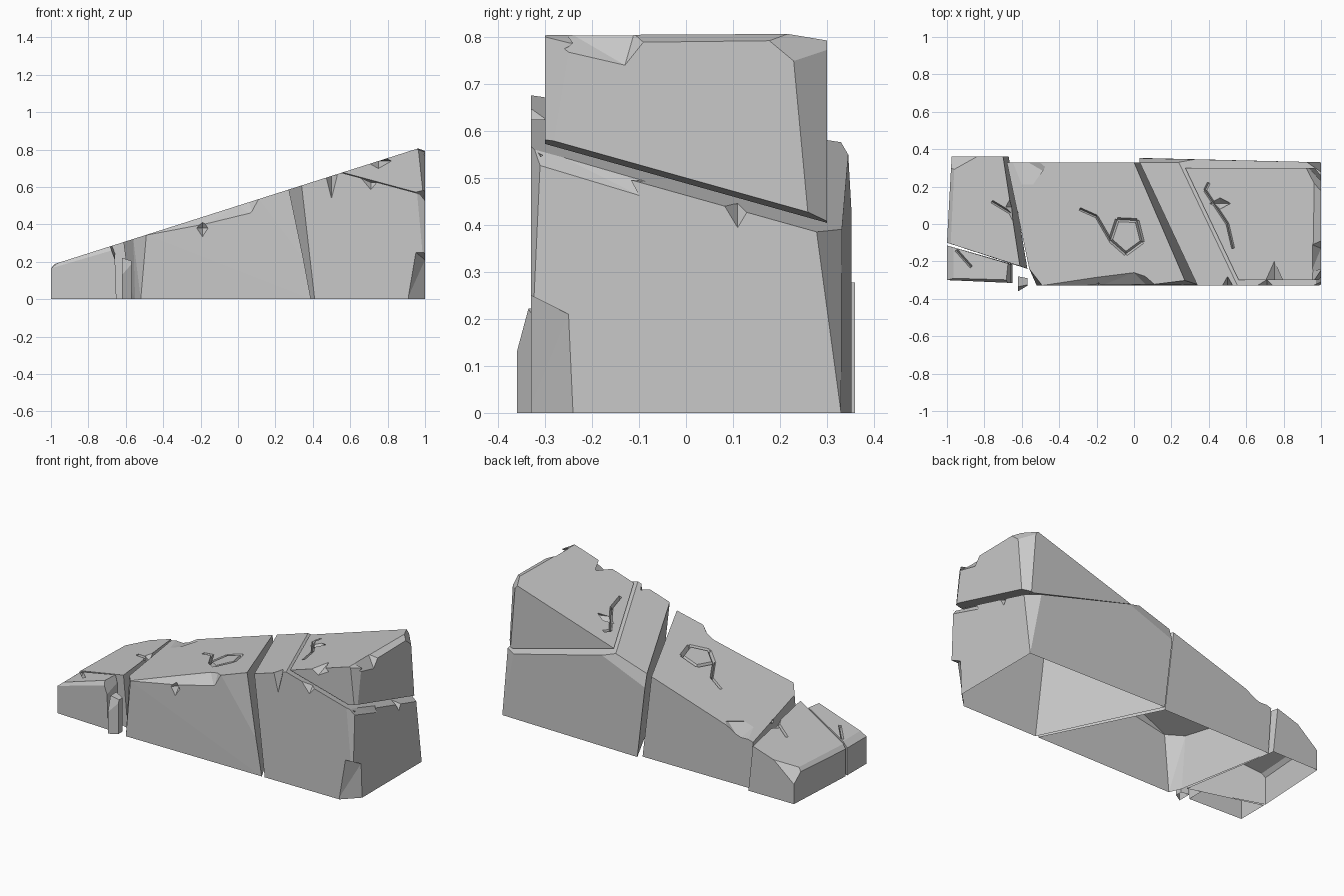
import bpy, bmesh
from math import sin, cos, tau
from mathutils import Vector
from mathutils.geometry import normal

if "Cube" in bpy.data.objects:
    bpy.data.objects.remove(bpy.data.objects["Cube"])

stone = bpy.data.materials.new("grey stone")
stone.use_nodes = True
grey = (.58, .58, .58, 1)
stone.diffuse_color = grey
stone.node_tree.nodes["Principled BSDF"].inputs["Base Color"].default_value = grey

# Shared limits of the ramp
FRONT, BACK, END, LOW = -.33, .33, 1, -1
SLAB = .3


def top(x, y, lift=0):
    """Point on the sloping upper surface of the ramp."""
    return (x, y, .5 + .318 * x + lift)


def crack(x, y, lift=0):
    """Point on the tilted break through the tall end."""
    return (x, y, .475 - .28 * y + .27 * (END - x) + lift)


def tip(y):
    """Where the break meets the ramp surface."""
    return ((.245 - .28 * y) / .588, y)


def rehull(bm):
    res = bmesh.ops.convex_hull(bm, input=bm.verts[:])
    junk = [v for v in bm.verts if not v.link_faces]
    junk += [g for g in res["geom_interior"] if isinstance(g, bmesh.types.BMVert) and g not in junk]
    bmesh.ops.delete(bm, geom=junk, context='VERTS')
    bmesh.ops.recalc_face_normals(bm, faces=bm.faces[:])


def hull(points):
    bm = bmesh.new()
    for point in points:
        bm.verts.new(point)
    rehull(bm)
    return bm


def chip(bm, a, b, c):
    """Slice off the smaller side of a convex stone along the plane a-b-c."""
    a, b, c = Vector(a), Vector(b), Vector(c)
    direction = normal(a, b, c)
    centre = sum((v.co for v in bm.verts), Vector()) / len(bm.verts)
    if (centre - a).dot(direction) > 0:
        direction = -direction
    bmesh.ops.bisect_plane(bm, geom=bm.verts[:] + bm.edges[:] + bm.faces[:],
                           plane_co=a, plane_no=direction, clear_outer=True)
    bmesh.ops.delete(bm, geom=bm.faces[:], context='FACES_ONLY')
    rehull(bm)


def make_object(name, bm):
    mesh = bpy.data.meshes.new(name)
    bm.to_mesh(mesh)
    bm.free()
    ob = bpy.data.objects.new(name, mesh)
    bpy.context.collection.objects.link(ob)
    return ob


def groove(*path, width=.012, depth=.022):
    """V-shaped crack along a path of (x, y) on the ramp, one cutter per stretch."""
    cutters = []
    for start, end in zip(path, path[1:]):
        side = (Vector(end) - Vector(start)).orthogonal().normalized() * width
        points = []
        for x, y in (start, end):
            points += [top(x + side.x, y + side.y, .01), top(x - side.x, y - side.y, .01), top(x, y, -depth)]
        cutters.append(points)
    return cutters


def notch(centre, width, inset, depth):
    """Eight-sided bite centred on a point of an edge."""
    centre = Vector(centre)
    reach = (Vector((width, 0, 0)), Vector((0, inset, 0)), Vector((0, 0, depth)))
    return [centre + sign * r for r in reach for sign in (-1, 1)]


def block(name, base, upper, chips=(), cutters=()):
    """Stone with a lower outline, a sloped top outline, chips and cut-outs; open below."""
    bm = hull([(*point, 0)[:3] for point in base] + [top(x, y) for x, y in upper])
    for plane in chips:
        chip(bm, *plane)
    bmesh.ops.dissolve_limit(bm, angle_limit=.005, verts=bm.verts[:], edges=bm.edges[:])
    ob = make_object(name, bm)
    tools = []
    for points in cutters:
        tool = make_object("cutter", hull(points))
        tool.hide_render = True
        mod = ob.modifiers.new("cut", 'BOOLEAN')
        mod.operation, mod.solver, mod.object = 'DIFFERENCE', 'EXACT', tool
        tools.append(tool)
    mesh = bpy.data.meshes.new_from_object(ob.evaluated_get(bpy.context.evaluated_depsgraph_get()))
    ob.modifiers.clear()
    ob.data = mesh
    for tool in tools:
        bpy.data.objects.remove(tool)
    # Hollow underside
    bm = bmesh.new()
    bm.from_mesh(mesh)
    floor = [f for f in bm.faces if all(v.co.z < .001 for v in f.verts)]
    bmesh.ops.delete(bm, geom=floor, context='FACES')
    bm.to_mesh(mesh)
    bm.free()
    mesh.materials.clear()
    mesh.materials.append(stone)
    for face in mesh.polygons:
        face.material_index = 0
        face.use_smooth = False


# Low end, rear stone
left_edge = [(-.975, .36), (LOW, -.1)]
block("low_rear_stone",
      base=left_edge + [(-.57, -.24), (-.67, .36)],
      upper=left_edge + [(-.61, -.225), (-.7, .36)],
      chips=[((LOW, -.1, .165), (-.985, BACK, .165), top(-.975, 0)),
             ((-.975, .36, .12), top(-.84, .36), top(-.965, .29))],
      cutters=[notch(top(-.65, .09), .05, .07, .04)]
      + groove((-.76, .12), (-.66, .06)))

# Low end, front wedge
wedge_side = [(LOW, -.115), (LOW, -.3)]
block("low_front_wedge",
      base=wedge_side + [(-.65, -.315), (-.65, -.215)],
      upper=wedge_side + [(-.66, -.315), (-.66, -.215)],
      chips=[((LOW, -.3, .165), (-.66, -.315, .265), top(-.8, -.295)),
             ((LOW, -.2, .165), (LOW, -.1, .165), top(-.965, -.2)),
             ((-.655, FRONT, .2), (-.655, -.2, .24), top(-.68, -.27))],
      cutters=groove((-.95, -.14), (-.87, -.23)))

# Loose splinter
splinter = [(-.62, -.28), (-.57, -.29), (-.57, FRONT), (-.62, -.36)]
block("loose_splinter", splinter, splinter,
      chips=[((-.63, -.3, .225), (-.57, -.3, .205), (-.6, -.36, .215)),
             ((-.62, -.36, .13), (-.57, -.34, .15), (-.6, FRONT, .22))])

# Middle stone, with a five-sided ring crack
ring = [(-.04 + .09 * cos(tau * i / 5 + .9), -.06 + .1 * sin(tau * i / 5 + .9)) for i in range(6)]
outside = FRONT - .01
block("middle_stone",
      base=[(-.52, FRONT), (.39, FRONT), (.06, BACK), (-.66, BACK), (-.55, -.26)],
      upper=[(-.49, FRONT), (.28, -.32), (0, BACK), (-.68, BACK), (-.56, -.24)],
      chips=[((.4, outside, 0), (.05, outside, .4), top(.29, -.3))],
      cutters=[
          # Broken front edge
          [top(-.5, FRONT), top(-.2, -.285), top(0, -.26), top(.06, -.28), top(.13, outside),
           (.08, outside, .45), (-.2, outside, .385), (-.1, -.42, .56)],
          notch(top(-.19, outside, -.06), .04, .05, .06),
          # Rear corner flake
          [top(-.47, BACK, .01), top(-.6, .14, .01), top(-.68, .34, .01),
           top(-.48, .28, -.01), top(-.6, .35, -.02)],
          notch(top(-.65, .06), .04, .06, .04)]
      + groove(*ring, width=.016)
      + groove((-.29, .08), (-.2, .04), ring[2]))

# Tall end, main stone
block("tall_stone",
      base=[(.41, FRONT), (END, FRONT), (END, BACK), (.08, .352)],
      upper=[(.34, FRONT), (END, FRONT), (END, BACK), (.02, .352)],
      chips=[(crack(END, 0, -.012), crack(.5, 0, -.012), crack(.7, SLAB, -.012)),
             ((END, FRONT, .1), (END, -.31, .54), (.96, FRONT, .54)),
             ((END, BACK, 0), (END, .28, .37), (.93, BACK, .37)),
             (top(.05, BACK), top(.35, BACK), (.2, .36, .46))],
      cutters=[
          # Broken foot of the front corner
          [(.9, outside, -.01), (END, -.24, -.01), (.945, outside, .255), (END, -.25, .21),
           (END, outside, .255), (1.1, -.4, .1), (1.1, -.4, -.01)],
          # Flakes along the break and front edge
          [crack(END, FRONT, -.035), crack(END, -.1, -.04), crack(.96, FRONT),
           crack(.97, -.08), crack(1.03, -.2, .05)],
          notch(crack(END, .11), .05, .03, .05),
          notch(crack(.71, FRONT), .05, .05, .06),
          notch(top(.5, FRONT), .03, .05, .12)]
      + groove((.14, -.08), (.22, -.14)))

# Tall end, upper slab above the break
block("upper_slab",
      base=[crack(END, -SLAB), crack(END, SLAB)],
      upper=[tip(-SLAB), (END, -SLAB), (END, SLAB), tip(SLAB)],
      chips=[(crack(END, -SLAB, .025), crack(END, SLAB, .025), crack(.95, 0)),
             ((END, .23, .74), (END, .26, .42), (.95, SLAB, .6)),
             ((END, -.285, .56), (END, -.25, .77), (.975, -SLAB, .7)),
             (top(.955, -SLAB), top(.965, SLAB), (END, 0, .79)),
             ((END, .18, .79), (END, .24, .74), top(.92, SLAB))],
      cutters=[
          # Flakes along the upper edges
          [(END, -.26, .77), (END, -.13, .74), (END, -.09, .79),
           (.95, -.25, .81), (.95, -.11, .81), (1.03, -.17, .83)],
          notch(top(.75, -SLAB), .07, .1, .04),
          notch(top(.46, .11), .1, .03, .04)]
      + groove((.4, .22), (.38, .18), (.5, 0), (.53, -.13)))
